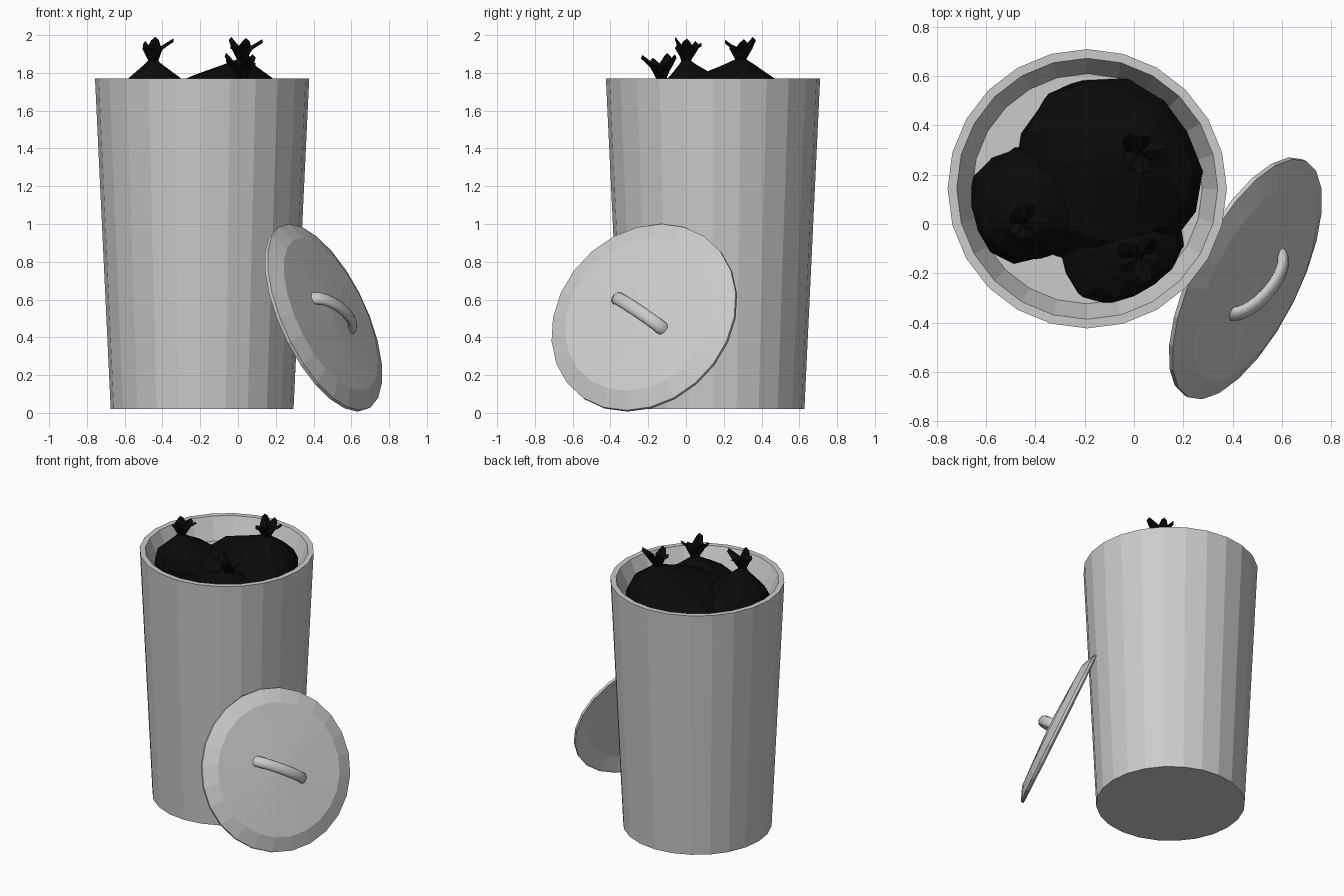
import bpy, bmesh, math, random
from mathutils import Vector, Matrix

if "Cube" in bpy.data.objects:
    bpy.data.objects.remove(bpy.data.objects["Cube"])

random.seed(4)
SIDES = 24
AXIS = Vector((-0.19, 0.143))


def finish(name, bm, material=None, matrix=None):
    bmesh.ops.recalc_face_normals(bm, faces=bm.faces)
    mesh = bpy.data.meshes.new(name)
    bm.to_mesh(mesh)
    bm.free()
    obj = bpy.data.objects.new(name, mesh)
    bpy.context.collection.objects.link(obj)
    if matrix:
        obj.matrix_world = matrix
    if material:
        mesh.materials.append(material)
    return obj


def skin(bm, rings, cap_start=True, cap_end=True):
    """Bridge rings of points with quads."""
    loops = [[bm.verts.new(p) for p in ring] for ring in rings]
    n = len(loops[0])
    for a, b in zip(loops, loops[1:]):
        for i in range(n):
            j = (i + 1) % n
            bm.faces.new((a[i], a[j], b[j], b[i]))
    if cap_start:
        bm.faces.new(loops[0])
    if cap_end:
        bm.faces.new(loops[-1])


def circle(r, z, n=SIDES):
    return [Vector((r * math.cos(math.tau * i / n), r * math.sin(math.tau * i / n), z))
            for i in range(n)]


def lathe(name, profile, matrix):
    bm = bmesh.new()
    skin(bm, [circle(r, z) for r, z in profile])
    return finish(name, bm, matrix=matrix)


# Tapered can with a sunken inner floor under the bags
lathe("can", [(0.484, 0.02), (0.567, 1.77), (0.53, 1.77), (0.467, 1.62)],
      Matrix.Translation((AXIS.x, AXIS.y, 0)))

# Lid frame: leaning against the can, local z is the outward normal
normal = Vector((0.82, -0.41, 0.39)).normalized()
along = Vector((0.24, 0.30, -0.20))
along = (along - normal * along.dot(normal)).normalized()
across = normal.cross(along)
lid_matrix = Matrix.Translation((0.445, -0.217, 0.5)) @ \
    Matrix((along, across, normal)).transposed().to_4x4()

# Lid: thin lip, sloped border and shallow cone
lathe("lid", [(0.01, 0.06), (0.425, 0.04), (0.522, 0.0), (0.536, 0.0),
              (0.536, 0.018), (0.44, 0.057), (0.01, 0.076)], lid_matrix)

# Arched lid handle with an oval section
bm = bmesh.new()
rings = []
STEPS = 14
for k in range(STEPS + 1):
    a = math.pi * k / STEPS
    centre = Vector((-0.18 * math.cos(a), 0, 0.05 + 0.078 * math.sin(a)))
    tangent = Vector((0.18 * math.sin(a), 0, 0.078 * math.cos(a))).normalized()
    up = tangent.cross(Vector((0, -1, 0)))
    rings.append([centre + Vector((0, 0.036 * math.cos(t), 0)) + up * 0.024 * math.sin(t)
                  for t in (math.tau * i / 12 for i in range(12))])
skin(bm, rings)
handle = finish("lid_handle", bm, matrix=lid_matrix)
bpy.context.view_layer.objects.active = handle
handle.select_set(True)
bpy.ops.object.shade_smooth_by_angle(angle=math.radians(50))
handle.select_set(False)

# Bin bags: crumpled cones gathered into a ragged knot
black = bpy.data.materials.new("black_bag")
black.diffuse_color = (0.003, 0.003, 0.003, 1)
black.use_nodes = True
black.node_tree.nodes["Principled BSDF"].inputs["Base Color"].default_value = black.diffuse_color


def bag(name, base, radius, neck, knot_tilt):
    n = 14
    base, neck = Vector(base), Vector(neck)
    bm = bmesh.new()
    rings = []
    for f, scale, h in ((0, 1, 0), (0.2, 0.93, 0.25), (0.4, 0.76, 0.5),
                        (0.65, 0.47, 0.7), (0.9, 0.2, 0.9), (1, 0.08, 1)):
        ring = []
        for p in circle(radius * scale, 0, n):
            p *= random.uniform(0.93, 1.07)
            xy = base.xy.lerp(neck.xy, f) + p.xy
            off = xy - AXIS
            if off.length > 0.475:      # squeezed by the can wall
                xy = AXIS + off.normalized() * 0.475
            ring.append(Vector((xy.x, xy.y, base.z + (neck.z - base.z) * h)))
        rings.append(ring)
    skin(bm, rings)
    # ragged knot flaps
    tilt = Vector(knot_tilt)
    for k in range(5):
        a = math.tau * k / 5 + random.uniform(-0.3, 0.3)
        out = Vector((math.cos(a), math.sin(a), 0))
        side = Vector((-out.y, out.x, 0))
        low = neck - Vector((0, 0, 0.015))
        mid = neck + out * 0.045 + tilt * 0.5 + Vector((0, 0, 0.055))
        tip = neck + out * random.uniform(0.06, 0.1) + tilt
        tip.z = neck.z + random.uniform(0.06, 0.115)
        skin(bm, [[low + side * 0.025, low - side * 0.025, low - out * 0.01],
                  [mid + side * 0.04, mid - side * 0.04, mid - out * 0.035],
                  [tip + side * 0.018, tip - side * 0.022, tip + Vector((0, 0, 0.018))]])
    finish(name, bm, black)


bag("bag_left", (-0.43, 0.09, 1.6), 0.245, (-0.45, 0.0, 1.87), (0.01, 0.01, 0))
bag("bag_back", (-0.13, 0.2, 1.6), 0.4, (0.02, 0.29, 1.87), (0.015, 0.0, 0))
bag("bag_front", (-0.06, -0.08, 1.58), 0.27, (0.02, -0.13, 1.775), (0.0, -0.01, 0))
